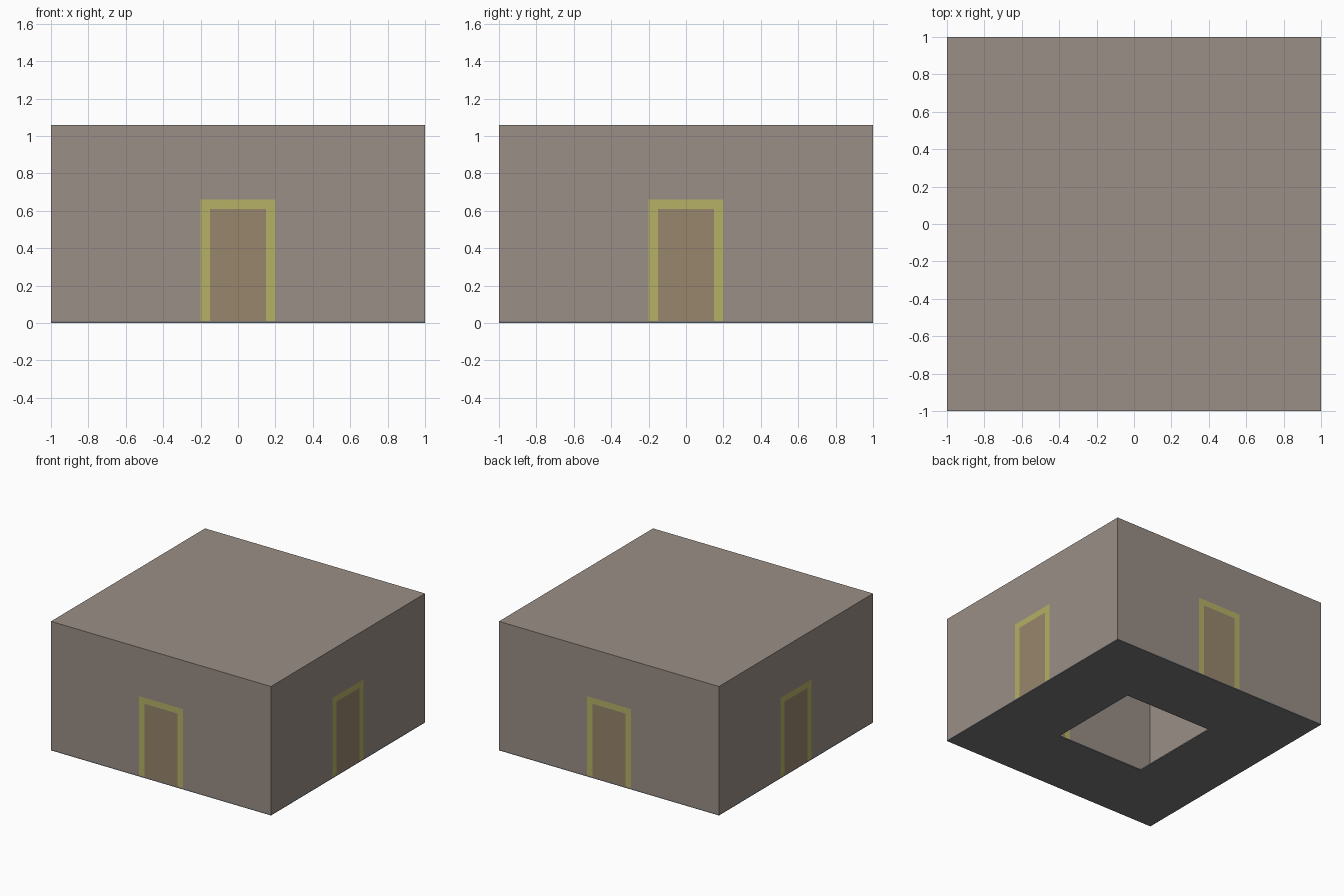
import bpy, bmesh
from math import pi
from mathutils import Matrix

if "Cube" in bpy.data.objects:
    bpy.data.objects.remove(bpy.data.objects["Cube"])

T = 0.01      # thickness of walls, floor and ceiling
H = 1.06      # total height


def material(name, rgb):
    m = bpy.data.materials.new(name)
    m.diffuse_color = (*[(c / 255) ** 2.2 for c in rgb], 1)
    m.use_nodes = True
    m.node_tree.nodes["Principled BSDF"].inputs["Base Color"].default_value = m.diffuse_color
    return m


WALL = material("plaster", (152, 141, 133))
FRAME = material("frame_yellow", (180, 175, 102))
DOOR = material("door_brown", (150, 133, 107))
FLOOR = material("floor_grey", (120, 120, 120))


def make_object(name, bm, mat):
    bmesh.ops.recalc_face_normals(bm, faces=bm.faces)
    mesh = bpy.data.meshes.new(name)
    bm.to_mesh(mesh)
    bm.free()
    mesh.materials.append(mat)
    ob = bpy.data.objects.new(name, mesh)
    bpy.context.collection.objects.link(ob)
    return ob


def panel(name, outline, mat, turn):
    """Extrude an x/z outline inward from the front plane, then turn it to its side."""
    bm = bmesh.new()
    face = bm.faces.new([bm.verts.new((x, -1, z)) for x, z in outline])
    ext = bmesh.ops.extrude_face_region(bm, geom=[face], use_keep_orig=True)
    verts = [v for v in ext["geom"] if isinstance(v, bmesh.types.BMVert)]
    bmesh.ops.translate(bm, verts=verts, vec=(0, T, 0))
    bm.transform(Matrix.Rotation(turn, 4, "Z"))
    return make_object(name, bm, mat)


def arch(w, top, w_in, top_in, base):
    """Upright outline with a rectangular doorway cut from its base."""
    left, right = w
    return [(left, base), (left, top), (right, top), (right, base),
            (w_in, base), (w_in, top_in), (-w_in, top_in), (-w_in, base)]


# Four walls, each with a flush frame and door
for i, side in enumerate(("front", "right", "back", "left")):
    a = i * pi / 2
    panel(side + "_wall", arch((-1, 1 - T), H - T, 0.2, 0.66, T), WALL, a)
    panel(side + "_door_frame", arch((-0.2, 0.2), 0.66, 0.15, 0.61, T), FRAME, a)
    panel(side + "_door", [(-0.15, T), (-0.15, 0.61), (0.15, 0.61), (0.15, T)], DOOR, a)

# Flat ceiling slab
bm = bmesh.new()
bmesh.ops.create_cube(bm, size=1, matrix=Matrix.Translation((0, 0, H - T / 2))
                      @ Matrix.Diagonal((2, 2, T, 1)))
make_object("ceiling", bm, WALL)

# Floor slab: square ring around a central opening
bm = bmesh.new()
corners = [(-1, -1), (1, -1), (1, 1), (-1, 1)]
rings = [[bm.verts.new((x * r, y * r, z)) for x, y in corners]
         for r, z in ((1, 0), (1, T), (0.4, T), (0.4, 0))]
for k in range(4):
    lo, hi = rings[k], rings[(k + 1) % 4]
    for j in range(4):
        n = (j + 1) % 4
        bm.faces.new((lo[j], lo[n], hi[n], hi[j]))
make_object("floor", bm, FLOOR)
